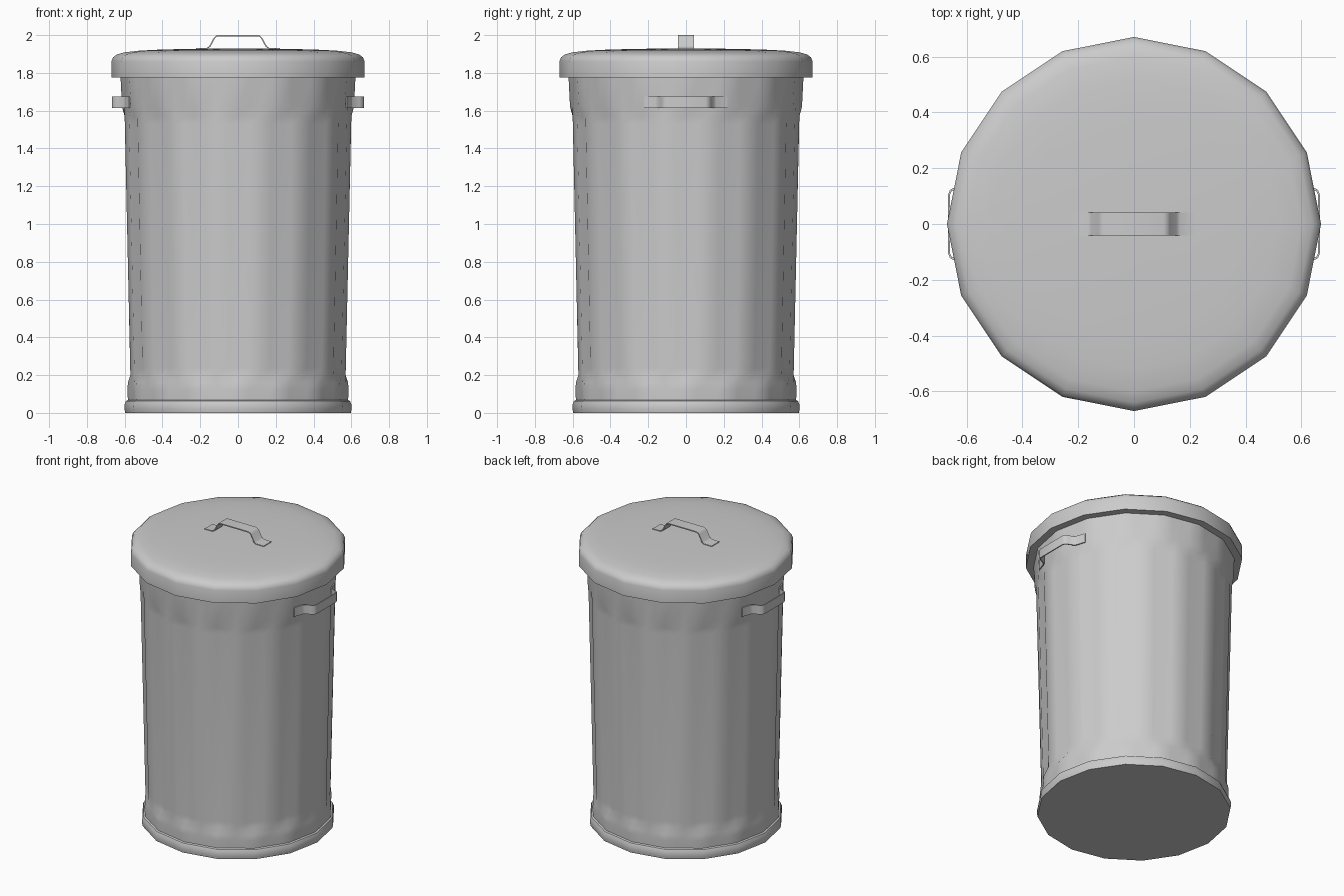
import bpy, math

if "Cube" in bpy.data.objects:
    bpy.data.objects.remove(bpy.data.objects["Cube"])

SIDES = 16
STEP = 2 * math.pi / SIDES


def make(name, verts, faces):
    mesh = bpy.data.meshes.new(name)
    mesh.from_pydata(verts, [], faces)
    obj = bpy.data.objects.new(name, mesh)
    bpy.context.collection.objects.link(obj)
    bpy.ops.object.select_all(action='DESELECT')
    obj.select_set(True)
    bpy.context.view_layer.objects.active = obj
    bpy.ops.object.shade_smooth_by_angle(angle=math.radians(40))
    return obj


def lathe(name, profile, sub=1):
    """Sixteen-sided turned shell, profile = (radius, z, flute depth)."""
    n = SIDES * sub
    verts, faces = [], []
    for r, z, flute in profile:
        for k in range(n):
            a = k * 2 * math.pi / n
            off = (a % STEP) - STEP / 2
            rr = r * math.cos(STEP / 2) / math.cos(off)
            if k % sub == 0 and flute > 0:
                rr = r * math.cos(STEP / 2) - flute
            verts.append((rr * math.cos(a), rr * math.sin(a), z))
    for i in range(len(profile) - 1):
        for k in range(n):
            j = (k + 1) % n
            faces.append((i * n + k, i * n + j, (i + 1) * n + j, (i + 1) * n + k))
    faces.append(tuple(reversed(range(n))))
    top = (len(profile) - 1) * n
    faces.append(tuple(range(top, top + n)))
    return make(name, verts, faces)


def strap(name, half, width, place, thick=0.007):
    """Bent metal strap: half path of (along, height), mirrored."""
    path = [(-u, h) for u, h in half] + [(u, h) for u, h in reversed(half)]
    verts, faces = [], []
    for i, (u, h) in enumerate(path):
        a, b = path[max(i - 1, 0)], path[min(i + 1, len(path) - 1)]
        du, dh = b[0] - a[0], b[1] - a[1]
        d = math.hypot(du, dh)
        iu, ih = u + dh / d * thick, h - du / d * thick
        for pu, ph, w in ((u, h, -1), (u, h, 1), (iu, ih, 1), (iu, ih, -1)):
            verts.append(place(pu, ph, w * width / 2))
    for i in range(len(path) - 1):
        for k in range(4):
            j = (k + 1) % 4
            faces.append((i * 4 + k, i * 4 + j, i * 4 + 4 + j, i * 4 + 4 + k))
    e = len(verts) - 4
    faces += [(3, 2, 1, 0), (e, e + 1, e + 2, e + 3)]
    obj = make(name, verts, faces)
    # consistent outward normals
    bpy.ops.object.mode_set(mode='EDIT')
    bpy.ops.mesh.select_all(action='SELECT')
    bpy.ops.mesh.normals_make_consistent(inside=False)
    bpy.ops.object.mode_set(mode='OBJECT')
    return obj


# Rolled foot ring
lathe("base_rim", [(0.597, 0, 0), (0.601, 0.02, 0), (0.600, 0.045, 0),
                   (0.593, 0.063, 0), (0.575, 0.072, 0)])

# Fluted tapering body
lathe("body", [(0.583, 0.06, 0), (0.585, 0.12, 0), (0.583, 0.16, 0),
               (0.581, 0.20, 0.010), (0.582, 0.24, 0.014),
               (0.611, 1.53, 0.014), (0.612, 1.57, 0.010),
               (0.614, 1.62, 0), (0.622, 1.78, 0)], sub=4)

# Domed lid with deep skirt
lathe("lid", [(0.67, 1.775, 0), (0.67, 1.86, 0), (0.662, 1.882, 0),
              (0.64, 1.898, 0), (0.60, 1.909, 0), (0.52, 1.918, 0),
              (0.40, 1.924, 0), (0.20, 1.928, 0), (0.02, 1.93, 0)])

# Lid handle
strap("lid_handle", [(0.222, 1.932), (0.165, 1.933), (0.152, 1.942),
                     (0.128, 1.986), (0.118, 1.996), (0.105, 2.0)],
      0.083, lambda u, h, w: (u, w, h))

# Side handles
for side, label in ((1, "right"), (-1, "left")):
    strap(label + "_handle", [(0.22, 0.578), (0.16, 0.598), (0.148, 0.606),
                              (0.132, 0.642), (0.122, 0.659), (0.105, 0.666)],
          0.062, lambda u, h, w: (side * h, u, 1.645 + w))
